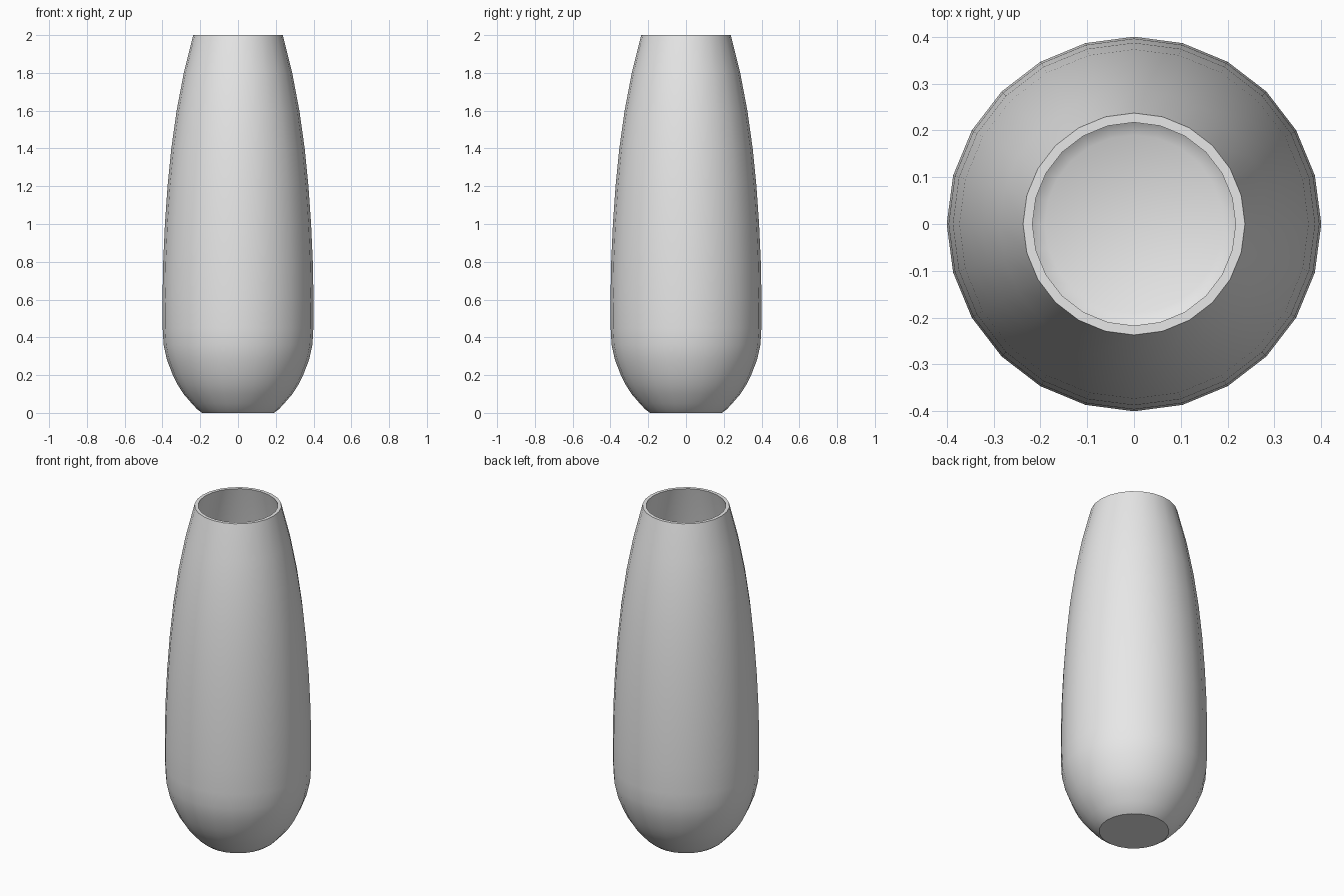
import bpy, bmesh, math

cube = bpy.data.objects.get("Cube")
if cube:
    bpy.data.objects.remove(cube, do_unlink=True)

SIDES = 24
WALL = 0.02

# Outer silhouette: radius, height
OUTER = [(0.19, 0), (0.217, 0.02), (0.245, 0.05), (0.288, 0.1), (0.32, 0.15),
         (0.345, 0.2), (0.376, 0.28), (0.394, 0.36), (0.399, 0.45), (0.4, 0.6),
         (0.396, 0.8), (0.387, 1.0), (0.373, 1.2), (0.353, 1.4), (0.325, 1.6),
         (0.287, 1.8), (0.237, 2.0)]

# Inner wall follows the outer one, down to a flat floor
inner = [(r - WALL, z) for r, z in reversed(OUTER) if z > WALL]
inner.append((0.19, WALL + 0.01))
profile = OUTER + inner


def ring(bm, radius, z):
    angles = [2 * math.pi * i / SIDES for i in range(SIDES)]
    return [bm.verts.new((radius * math.cos(a), radius * math.sin(a), z)) for a in angles]


# Lathe the vase body, then close the foot and the inner floor
bm = bmesh.new()
rings = [ring(bm, r, z) for r, z in profile]
for low, high in zip(rings, rings[1:]):
    for i in range(SIDES):
        j = (i + 1) % SIDES
        bm.faces.new((low[i], low[j], high[j], high[i]))
bm.faces.new(list(reversed(rings[0])))
bm.faces.new(rings[-1])
bm.normal_update()

mesh = bpy.data.meshes.new("vase")
bm.to_mesh(mesh)
bm.free()
vase = bpy.data.objects.new("vase", mesh)
bpy.context.collection.objects.link(vase)

# Plain glaze
colour = (0.8, 0.8, 0.8, 1)
mat = bpy.data.materials.new("pale grey")
mat.use_nodes = True
mat.diffuse_color = colour
mat.node_tree.nodes["Principled BSDF"].inputs["Base Color"].default_value = colour
mesh.materials.append(mat)

# Smooth body with crisp rim and foot
bpy.ops.object.select_all(action='DESELECT')
vase.select_set(True)
bpy.context.view_layer.objects.active = vase
bpy.ops.object.shade_smooth_by_angle(angle=math.radians(30))
